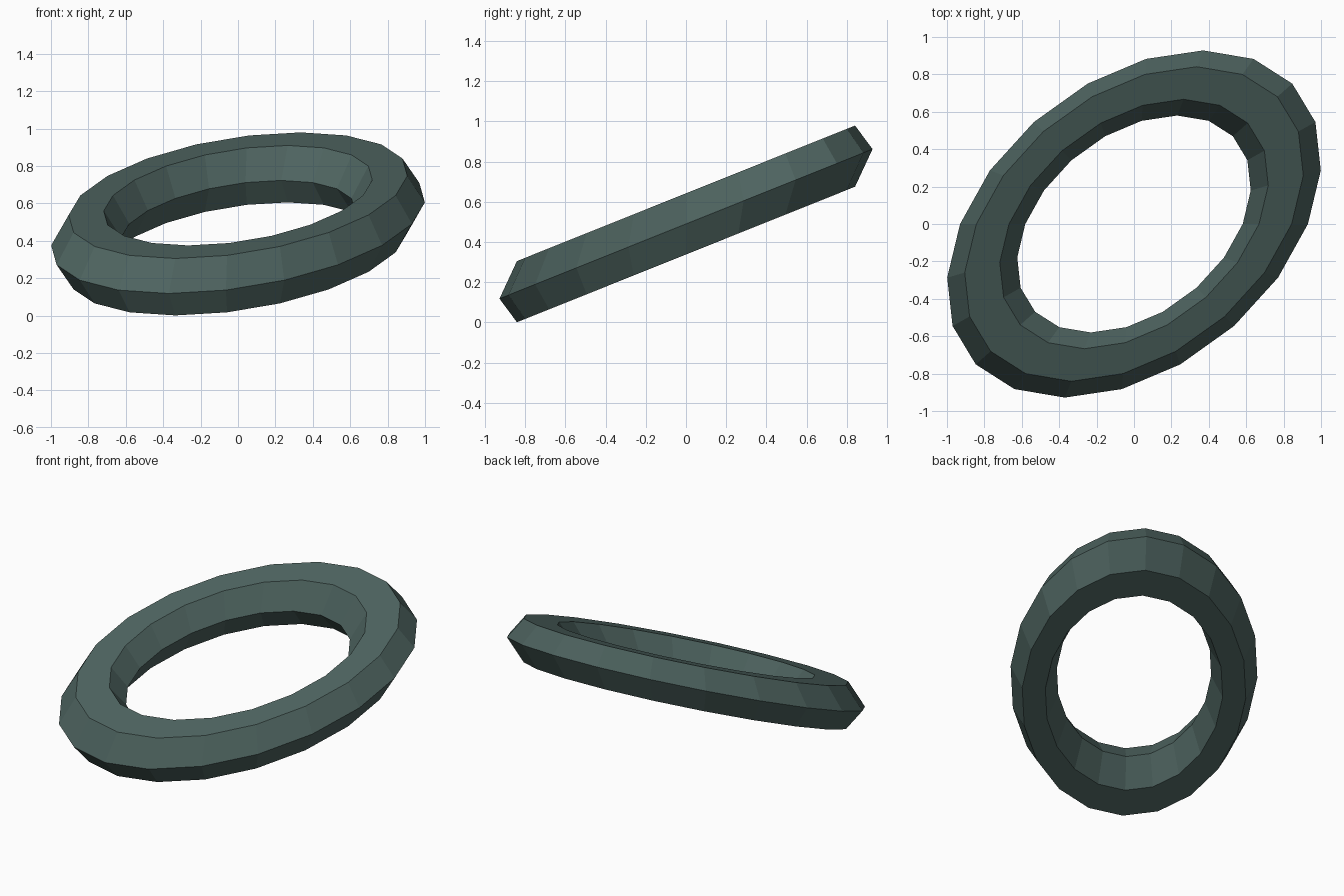
import bpy
from mathutils import Matrix

if "Cube" in bpy.data.objects:
    bpy.data.objects.remove(bpy.data.objects["Cube"])

# Low-poly ring: 20 segments around, hexagonal cross-section
bpy.ops.mesh.primitive_torus_add(major_segments=20, minor_segments=6,
                                 major_radius=0.8125, minor_radius=0.1875)
ring = bpy.context.object
ring.name = "ring"

# Skew it into the tilted oval; columns are the images of the x, y and z axes
skew = Matrix(((0.37, -0.93, 0.0, 0.0),
               (0.928, 0.0, 0.0, 0.0),
               (0.372, 0.0, 0.937, 0.49),
               (0.0, 0.0, 0.0, 1.0)))
ring.data.transform(skew)
ring.data.update()
for face in ring.data.polygons:
    face.use_smooth = False

# Dark grey-green colour
mat = bpy.data.materials.new("dark_green")
mat.diffuse_color = (0.075, 0.125, 0.115, 1.0)
mat.use_nodes = True
mat.node_tree.nodes["Principled BSDF"].inputs["Base Color"].default_value = mat.diffuse_color
ring.data.materials.append(mat)
